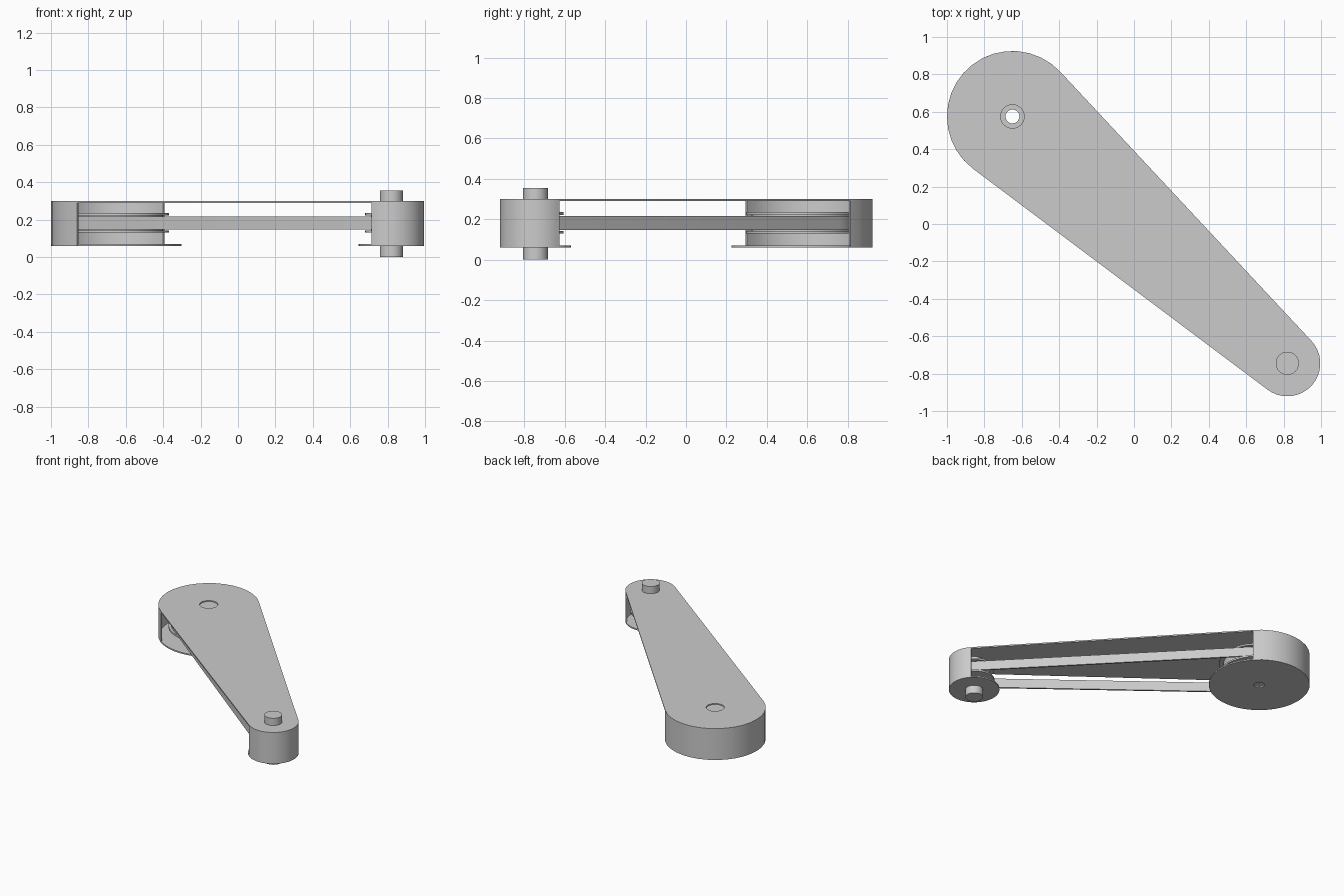
import bpy
import bmesh
from math import sin, cos, acos, atan2, pi, hypot, radians

if "Cube" in bpy.data.objects:
    bpy.data.objects.remove(bpy.data.objects["Cube"], do_unlink=True)

grey = bpy.data.materials.new("plain grey")
grey.use_nodes = True
grey.diffuse_color = (0.6, 0.6, 0.6, 1)
grey.node_tree.nodes["Principled BSDF"].inputs["Base Color"].default_value = (0.6, 0.6, 0.6, 1)

# Axes of the large and small pulleys
BIG = (-0.65, 0.575)
SMALL = (0.82, -0.745)
DX, DY = SMALL[0] - BIG[0], SMALL[1] - BIG[1]
AIM = atan2(DY, DX)
BIG_R, SMALL_R = 0.35, 0.176
SKIN = 0.01


def arc(centre, r, a0, a1, n=18):
    return [(centre[0] + r * cos(a0 + (a1 - a0) * i / n),
             centre[1] + r * sin(a0 + (a1 - a0) * i / n)) for i in range(n + 1)]


def circle(centre, r, n=32):
    return arc(centre, r, 0, 2 * pi, n)[:-1]


def spread(big_r, small_r):
    """Angle between the centre line and the common tangent points."""
    return acos((big_r - small_r) / hypot(DX, DY))


def capsule(big_r, small_r):
    """Outline wrapped tightly around both axes."""
    b = spread(big_r, small_r)
    return (arc(BIG, big_r, AIM + b, AIM + 2 * pi - b)
            + arc(SMALL, small_r, AIM - b, AIM + b))


def slab(name, loops, z0, z1):
    """Solid plate between two heights; loops after the first are holes."""
    curve = bpy.data.curves.new(name, 'CURVE')
    curve.dimensions = '2D'
    curve.fill_mode = 'BOTH'
    curve.extrude = (z1 - z0) / 2
    for loop in loops:
        spline = curve.splines.new('POLY')
        spline.points.add(len(loop) - 1)
        for point, (x, y) in zip(spline.points, loop):
            point.co = (x, y, 0, 1)
        spline.use_cyclic_u = True
    obj = bpy.data.objects.new(name, curve)
    bpy.context.collection.objects.link(obj)
    bpy.ops.object.select_all(action='DESELECT')
    obj.select_set(True)
    bpy.context.view_layer.objects.active = obj
    bpy.ops.object.convert(target='MESH')
    obj = bpy.context.object
    bm = bmesh.new()
    bm.from_mesh(obj.data)
    bmesh.ops.remove_doubles(bm, verts=bm.verts, dist=1e-5)
    bmesh.ops.translate(bm, verts=bm.verts, vec=(0, 0, (z0 + z1) / 2))
    bmesh.ops.recalc_face_normals(bm, faces=bm.faces)
    bm.to_mesh(obj.data)
    bm.free()
    obj.data.materials.clear()
    obj.data.materials.append(grey)
    bpy.ops.object.shade_smooth_by_angle(angle=radians(30))
    return obj


def wall(name, centre, r, a0, a1):
    """Thin curved guard around the outer end of a pulley."""
    band = arc(centre, r, a0, a1) + arc(centre, r - SKIN, a1, a0)
    slab(name, [band], 0.06, 0.29)


# Housing: cover, curved end walls and round floor plates
B = spread(BIG_R, SMALL_R)
slab("cover_plate", [capsule(BIG_R, SMALL_R), circle(BIG, 0.063)], 0.29, 0.30)
wall("large_end_wall", BIG, BIG_R, AIM + B, AIM + 2 * pi - B)
wall("small_end_wall", SMALL, SMALL_R, AIM - B, AIM + B)
bore = circle(BIG, 0.037)
slab("large_floor", [circle(BIG, BIG_R - 0.001, 48), bore], 0.06, 0.07)
slab("small_floor", [circle(SMALL, SMALL_R - 0.001, 48)], 0.06, 0.07)

# Pulleys: a core between two flanges
for label, centre, core_r, rim_r, holes in (
        ("large", BIG, 0.25, 0.28, [bore]),
        ("small", SMALL, 0.11, 0.14, [])):
    slab(label + "_pulley_core", [circle(centre, core_r)] + holes, 0.143, 0.222)
    slab(label + "_lower_flange", [circle(centre, rim_r)] + holes, 0.13, 0.143)
    slab(label + "_upper_flange", [circle(centre, rim_r)] + holes, 0.222, 0.235)

# Belt and drive shaft
slab("belt", [capsule(0.262, 0.122), capsule(0.25, 0.11)], 0.146, 0.216)
slab("drive_shaft", [circle(SMALL, 0.062)], 0.0, 0.355)
